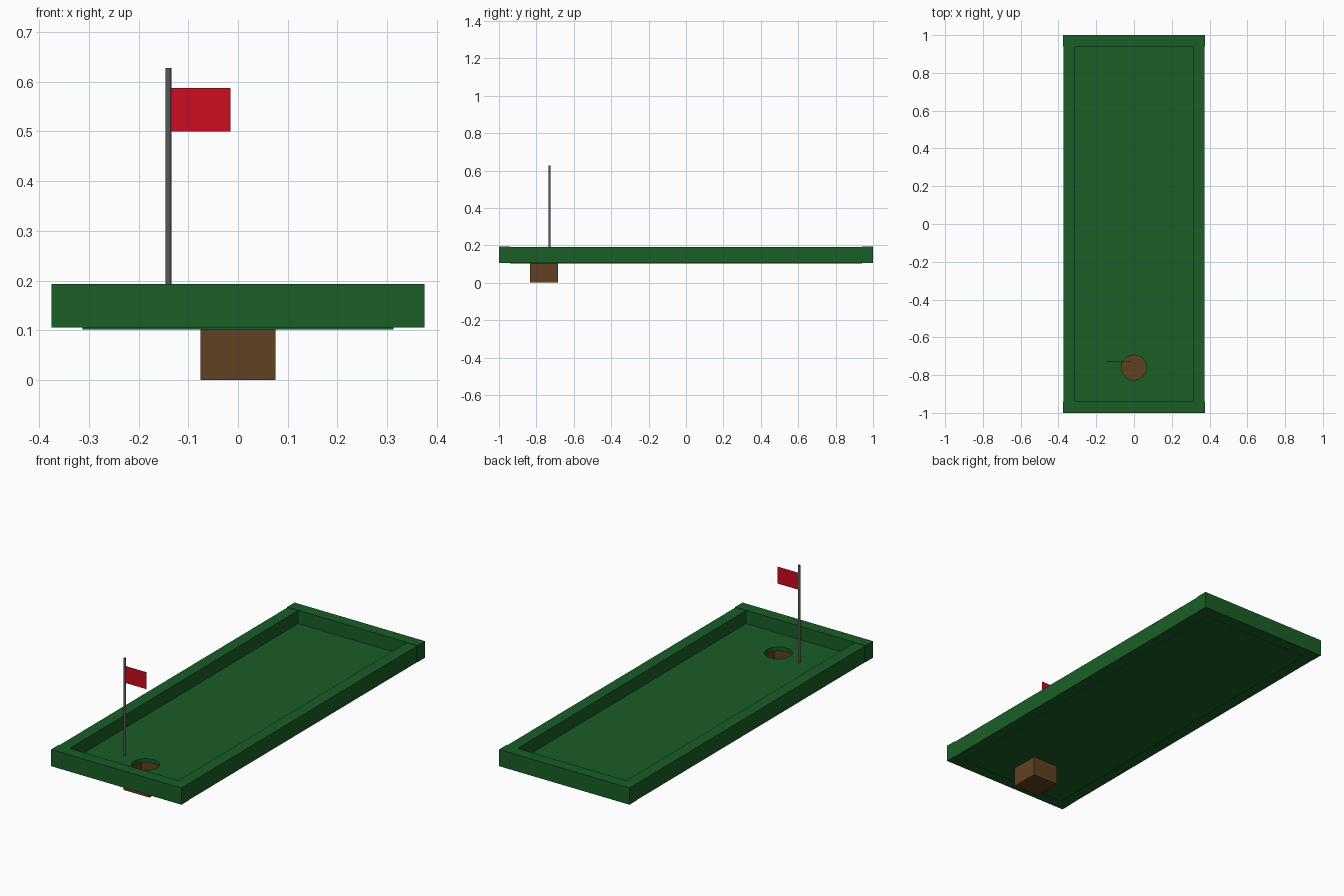
import bpy, bmesh

if "Cube" in bpy.data.objects:
    bpy.data.objects.remove(bpy.data.objects["Cube"])

def material(name, rgb):
    m = bpy.data.materials.new(name)
    m.diffuse_color = (*rgb, 1)
    m.use_nodes = True
    m.node_tree.nodes["Principled BSDF"].inputs["Base Color"].default_value = m.diffuse_color
    return m

GREEN = material("green", (0.010, 0.112, 0.021))
BROWN = material("brown", (0.120, 0.052, 0.015))
RED = material("red", (0.600, 0.004, 0.013))
STEEL = material("dark_grey", (0.10, 0.10, 0.10))
CUP_Y = -0.76

def box(name, x, y, z, mat):
    """Box from (min, max) ranges."""
    bpy.ops.mesh.primitive_cube_add(size=1, location=[sum(r) / 2 for r in (x, y, z)])
    ob = bpy.context.object
    ob.name = name
    ob.scale = [r[1] - r[0] for r in (x, y, z)]
    bpy.ops.object.transform_apply(location=False, rotation=False, scale=True)
    ob.data.materials.append(mat)
    return ob

def cylinder(name, r, x, y, z0, z1, sides):
    bpy.ops.mesh.primitive_cylinder_add(vertices=sides, radius=r, depth=z1 - z0,
                                        location=(x, y, (z0 + z1) / 2))
    ob = bpy.context.object
    ob.name = name
    return ob

# Putting floor with a round hole
floor = box("floor", (-0.3125, 0.3125), (-0.94, 0.94), (0.102, 0.123), GREEN)
cutter = cylinder("hole_cutter", 0.066, 0, CUP_Y, 0.09, 0.14, 32)
cutter.data.materials.append(GREEN)
cut = floor.modifiers.new("hole", 'BOOLEAN')
cut.operation = 'DIFFERENCE'
cut.solver = 'EXACT'
cut.object = cutter
bpy.context.view_layer.objects.active = floor
bpy.ops.object.modifier_apply(modifier=cut.name)
bpy.data.objects.remove(cutter)

# Rails: side rails sit a hair inside the end rails
for s, side, end in ((-1, "left", "front"), (1, "right", "back")):
    box(side + "_rail", sorted((s * 0.3125, s * 0.373)), (-0.94, 0.94), (0.106, 0.191), GREEN)
    box(end + "_rail", (-0.375, 0.375), sorted((s * 0.94, s * 1.0)), (0.106, 0.193), GREEN)

# Cup: open-topped square box under the hole
cup = box("cup", (-0.075, 0.075), (CUP_Y - 0.075, CUP_Y + 0.075), (0, 0.102), BROWN)
bm = bmesh.new()
bm.from_mesh(cup.data)
bmesh.ops.delete(bm, geom=[f for f in bm.faces if f.normal.z > 0.9], context='FACES_ONLY')
bm.to_mesh(cup.data)
bm.free()

# Flag pole and flag
pole = cylinder("flag_pole", 0.006, -0.14, -0.73, 0.123, 0.628, 16)
pole.data.materials.append(STEEL)
bpy.context.view_layer.objects.active = pole
bpy.ops.object.shade_smooth_by_angle()
box("flag", (-0.135, -0.015), (-0.731, -0.729), (0.50, 0.587), RED)
